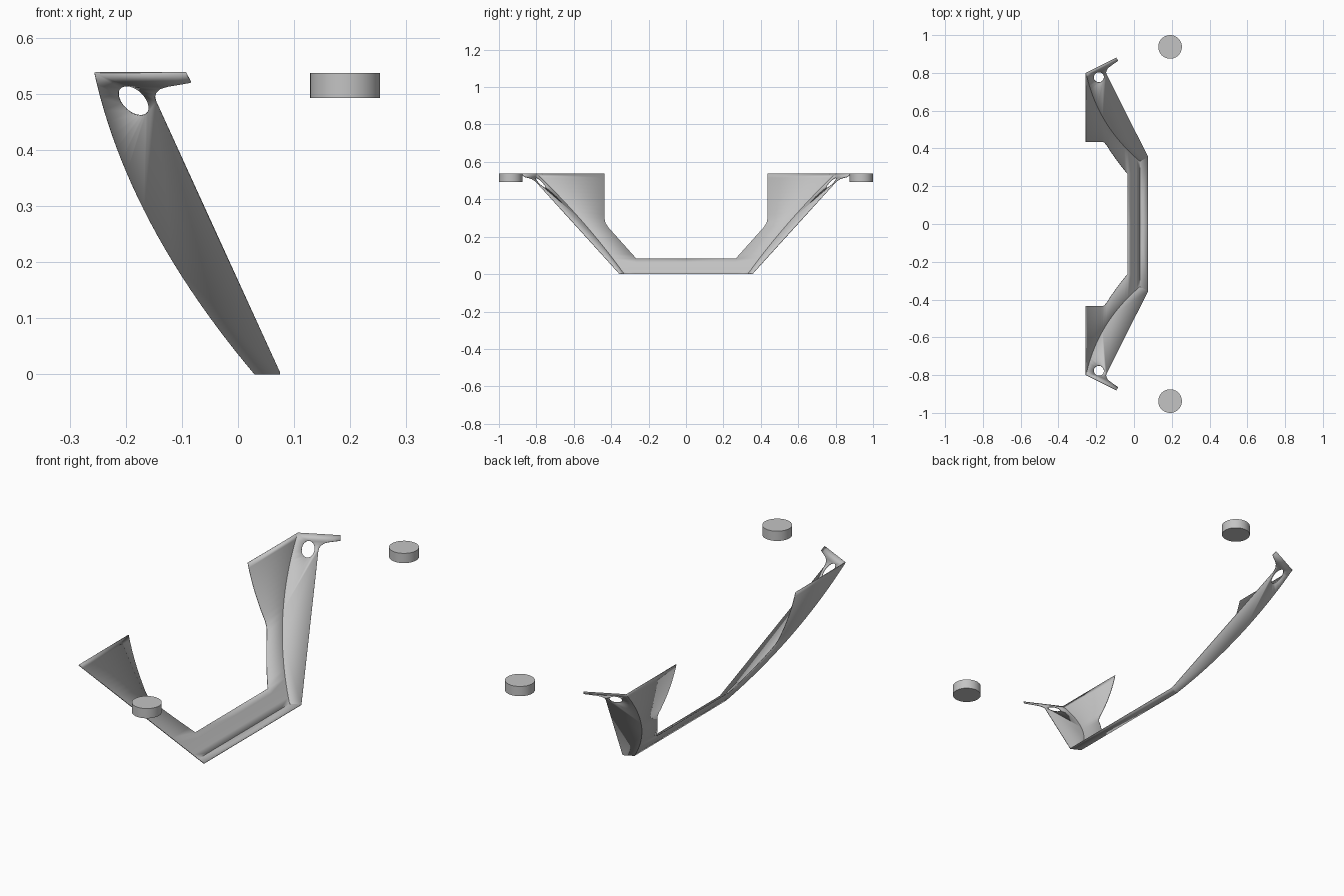
import bpy
import bmesh
from math import cos, sin, pi
from mathutils import Vector

cube = bpy.data.objects.get("Cube")
if cube:
    bpy.data.objects.remove(cube, do_unlink=True)

grey = bpy.data.materials.new("light_grey")
grey.use_nodes = True
colour = (0.55, 0.55, 0.55, 1)
grey.diffuse_color = colour
grey.node_tree.nodes["Principled BSDF"].inputs["Base Color"].default_value = colour

TOP, LIP, STEP = 0.536, 0.08, 0.27
SHEET = 0.003


def curve_x(z):
    """Bow of the back panel."""
    return 0.03 - 0.8415 * z + 0.579 * z * z


def flange_y(x, z):
    """Slanted plane of the side flanges."""
    return 0.3175 + 0.5 * x + 1.136 * z


def inner_y(z):
    """Inner edge of the wings, sloping then upright with a soft corner."""
    slope = 0.265 + (z - LIP) * 0.895
    return min(slope, 0.435 if z > STEP + 0.015 else 0.43)


def spread(a, b, n):
    return [a + (b - a) * i / n for i in range(n + 1)]


def finish(bm, name):
    mesh = bpy.data.meshes.new(name)
    bm.to_mesh(mesh)
    bm.free()
    mesh.materials.append(grey)
    obj = bpy.data.objects.new(name, mesh)
    bpy.context.collection.objects.link(obj)
    bpy.ops.object.select_all(action='DESELECT')
    obj.select_set(True)
    bpy.context.view_layer.objects.active = obj
    bpy.ops.object.shade_smooth_by_angle(angle=pi / 6)
    return obj


bm = bmesh.new()


def face(points):
    bm.faces.new([bm.verts.new(p) for p in points])


def loop(points):
    verts = [bm.verts.new(p) for p in points]
    return [bm.edges.new((v, verts[i - 1])) for i, v in enumerate(verts)]


low = spread(0, LIP, 4)
high = spread(LIP, STEP, 8) + spread(STEP, TOP, 12)[1:]

for side in (-1, 1):
    def on_panel(y, z):
        return (curve_x(z), side * y, z)

    def on_flange(x, z):
        return (x, side * flange_y(x, z), z)

    def outer(z):
        return flange_y(curve_x(z), z)

    # Curved back panel: low centre bar, then the wings
    for a, b in zip(low, low[1:]):
        for left, right in ((lambda z: 0, lambda z: 0.265), (lambda z: 0.265, outer)):
            face([on_panel(left(a), a), on_panel(right(a), a),
                  on_panel(right(b), b), on_panel(left(b), b)])
    for a, b in zip(high, high[1:]):
        face([on_panel(inner_y(a), a), on_panel(outer(a), a),
              on_panel(outer(b), b), on_panel(inner_y(b), b)])

    # Bottom flange
    face([(0.03, 0, 0), (0.075, 0, 0), on_flange(0.075, 0), on_flange(0.03, 0)])

    # Side flange with its hooked arm and vertical drilled hole
    rim = [(curve_x(z), z) for z in low + high[1:]]
    rim += [(-0.093, TOP), (-0.084, 0.519), (-0.125, 0.512), (-0.138, 0.508),
            (-0.146, 0.5), (-0.148, 0.492), (-0.146, 0.484), (0.075, 0)]
    edges = loop([on_flange(x, z) for x, z in rim])
    hole = []
    for i in range(32):
        x = -0.186 + 0.027 * cos(i * pi / 16)
        y = 0.777 + 0.027 * sin(i * pi / 16)
        hole.append((x, side * y, (y - 0.3175 - 0.5 * x) / 1.136))
    edges += loop(hole)
    bmesh.ops.triangle_fill(bm, use_beauty=True, edges=edges,
                            normal=Vector((0.5, -side, 1.136)).normalized())

bmesh.ops.remove_doubles(bm, verts=bm.verts[:], dist=0.0002)
bmesh.ops.recalc_face_normals(bm, faces=bm.faces[:])
bmesh.ops.translate(bm, verts=bm.verts[:], vec=(0, 0, SHEET / 2))
bracket = finish(bm, "folded_bracket")
solid = bracket.modifiers.new("sheet_thickness", 'SOLIDIFY')
solid.thickness = SHEET
solid.offset = 0

# Round pads beyond the arms
for side, name in ((-1, "front_pad"), (1, "back_pad")):
    bm = bmesh.new()
    bmesh.ops.create_cone(bm, cap_ends=True, segments=48, radius1=0.0625,
                          radius2=0.0625, depth=0.045)
    bmesh.ops.translate(bm, verts=bm.verts[:], vec=(0.191, side * 0.9375, 0.515))
    finish(bm, name)
